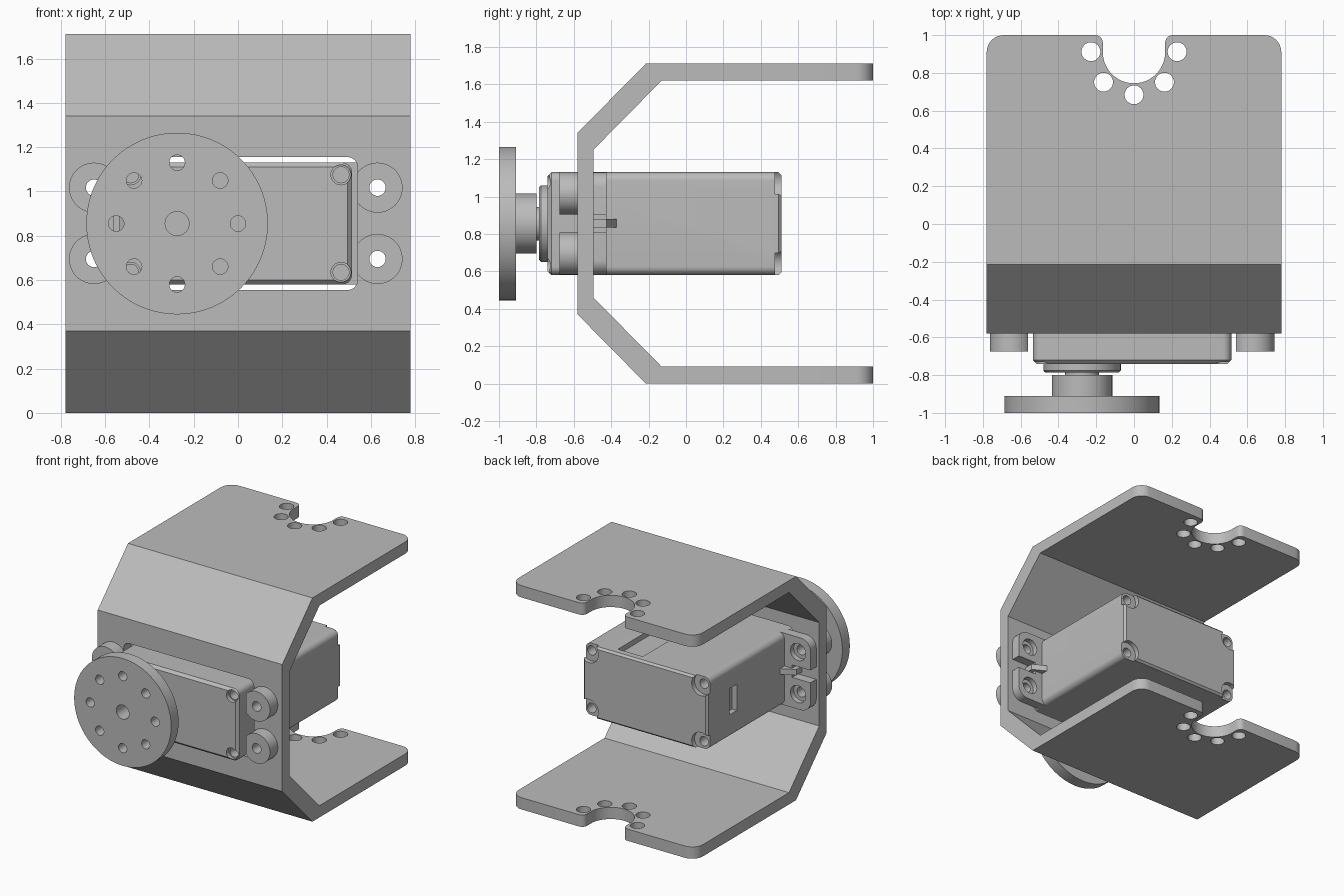
import bpy, bmesh
from math import sin, cos, pi, radians

cube = bpy.data.objects.get("Cube")
if cube:
    bpy.data.objects.remove(cube)

grey = bpy.data.materials.new("plain_grey")
grey.use_nodes = True
grey.diffuse_color = (0.5, 0.5, 0.5, 1)
grey.node_tree.nodes["Principled BSDF"].inputs["Base Color"].default_value = (0.5, 0.5, 0.5, 1)


def arc(cx, cy, r, a0, a1, n):
    return [(cx + r * cos(radians(a0 + (a1 - a0) * i / n)),
             cy + r * sin(radians(a0 + (a1 - a0) * i / n))) for i in range(n + 1)]


def circle(cx, cy, r, n=48):
    return arc(cx, cy, r, 0, 360, n)[:-1]


def round_rect(x0, x1, y0, y1, r, inset=0):
    x0, x1, y0, y1 = x0 + inset, x1 - inset, y0 + inset, y1 - inset
    r = max(r - inset, 0.004)
    return (arc(x1 - r, y1 - r, r, 0, 90, 8) + arc(x0 + r, y1 - r, r, 90, 180, 8)
            + arc(x0 + r, y0 + r, r, 180, 270, 8) + arc(x1 - r, y0 + r, r, 270, 360, 8))


def rect(x0, x1, y0, y1):
    return [(x0, y0), (x1, y0), (x1, y1), (x0, y1)]


def loft(name, axis, rings):
    """Skin a list of (position, outline) rings along an axis and cap both ends."""
    place = {"x": lambda p, t: (t, p[0], p[1]),
             "y": lambda p, t: (p[0], t, p[1]),
             "z": lambda p, t: (p[0], p[1], t)}[axis]
    bm = bmesh.new()
    loops = [[bm.verts.new(place(p, t)) for p in pts] for t, pts in rings]
    for a, b in zip(loops, loops[1:]):
        for i in range(len(a)):
            j = (i + 1) % len(a)
            bm.faces.new((a[i], a[j], b[j], b[i]))
    bm.faces.new(loops[0])
    bm.faces.new(loops[-1])
    bmesh.ops.recalc_face_normals(bm, faces=bm.faces)
    mesh = bpy.data.meshes.new(name)
    bm.to_mesh(mesh)
    bm.free()
    obj = bpy.data.objects.new(name, mesh)
    bpy.context.collection.objects.link(obj)
    mesh.materials.append(grey)
    return obj


def prism(name, axis, pts, a, b):
    return loft(name, axis, [(a, pts), (b, pts)])


def cut(obj, axis, pts, a, b):
    """Subtract a prism from the object."""
    cutter = prism("cutter", axis, pts, a, b)
    mod = obj.modifiers.new("cut", "BOOLEAN")
    mod.operation, mod.solver, mod.object = "DIFFERENCE", "EXACT", cutter
    bpy.context.view_layer.update()
    graph = bpy.context.evaluated_depsgraph_get()
    mesh = bpy.data.meshes.new_from_object(obj.evaluated_get(graph))
    obj.modifiers.clear()
    obj.data = mesh
    bpy.data.objects.remove(cutter)


MID = 0.855                      # height of the motor axis
BX0, BX1 = -0.535, 0.515         # motor case sides
Z0, Z1 = 0.58, 1.13              # motor case bottom and top
EAR_X, EAR_Z = (-0.65, 0.63), (0.695, 1.017)
HORN_X = -0.275

# Folded bracket: outer line, then inner line
half = [(1, 0), (-0.215, 0), (-0.58, 0.37), (-0.58, 1.34), (-0.215, 1.71), (1, 1.71)]
inner = [(1, 1.62), (-0.13, 1.62), (-0.495, 1.25), (-0.495, 0.46), (-0.13, 0.09), (1, 0.09)]
bracket = prism("bracket", "x", half + inner, -0.78, 0.78)
bm = bmesh.new()
bm.from_mesh(bracket.data)
corners = [e for e in bm.edges if all(v.co.y > 0.99 for v in e.verts)
           and abs(e.verts[0].co.x - e.verts[1].co.x) < 0.01]
bmesh.ops.bevel(bm, geom=corners, offset=0.09, segments=8, profile=0.5, affect="EDGES")
bm.to_mesh(bracket.data)
bm.free()

# Flared notch and ring of holes through both arms
flare = 0.04
notch = (arc(0, 0.91, 0.165, 180, 360, 32)
         + arc(0.165 + flare, 1 - flare, flare, 180, 90, 6) + [(0.165 + flare, 1.1)])
notch += [(-0.165 - flare, 1.1)] + [(-x, y) for x, y in
                                    reversed(arc(0.165 + flare, 1 - flare, flare, 180, 90, 6))]
cut(bracket, "z", notch, -0.1, 1.8)
for k in range(5):
    a = pi + k * pi / 4
    cut(bracket, "z", circle(0.228 * cos(a), 0.912 + 0.228 * sin(a), 0.05, 32), -0.1, 1.8)

# Motor window and mounting holes in the bracket face
cut(bracket, "y", round_rect(-0.56, 0.54, 0.555, 1.155, 0.045), -0.7, -0.4)
for x in EAR_X:
    for z in EAR_Z:
        cut(bracket, "y", circle(x, z, 0.037, 32), -0.7, -0.4)

# Motor case with chamfered ends
case = loft("motor_case", "y", [(y, round_rect(BX0, BX1, Z0, Z1, 0.045, i)) for y, i in
                                ((-0.74, 0.02), (-0.72, 0), (0.495, 0), (0.51, 0.015))])
for x in (BX0 + 0.05, BX1 - 0.05):
    for z in (Z0 + 0.055, Z1 - 0.055):
        cut(case, "y", circle(x, z, 0.08, 32), 0.475, 0.6)
        cut(case, "y", circle(x, z, 0.045, 32), -0.8, -0.71)
        cut(case, "y", circle(x, z, 0.036, 32), -0.8, 0.6)
cut(case, "z", rect(0.05, 0.26, 0.0, 0.45), Z1 - 0.04, Z1 + 0.1)
cut(case, "x", rect(0.15, 0.24, 0.76, 0.96), BX0 - 0.1, BX0 + 0.04)

# Mounting ears, ribs and grommets on each side
for side, ex, edge in ((-1, EAR_X[0], BX0), (1, EAR_X[1], BX1)):
    tag = "right" if side < 0 else "left"
    tip = ex + side * 0.105
    root = edge - side * 0.12
    ear = prism("ear_" + tag, "y", round_rect(min(tip, root), max(tip, root), Z0, Z1, 0.08),
                -0.495, -0.425)
    slot = ex - side * 0.05
    cut(ear, "y", rect(min(slot, slot + side), max(slot, slot + side), 0.81, 0.905), -0.6, -0.3)
    for z in EAR_Z:
        cut(ear, "y", circle(ex, z, 0.065, 32), -0.465, -0.3)
        cut(ear, "y", circle(ex, z, 0.037, 32), -0.6, -0.3)
    out = edge + side * 0.1
    prism("ear_rib_" + tag, "z", [(edge - side * 0.02, -0.495), (out, -0.495),
                                  (out, -0.425), (edge - side * 0.02, -0.36)], 0.835, 0.88)
    for level, z in zip(("lower", "upper"), EAR_Z):
        grommet = prism("grommet_%s_%s" % (tag, level), "y", circle(ex, z, 0.113), -0.675, -0.58)
        cut(grommet, "y", circle(ex, z, 0.037, 32), -0.8, -0.4)
        flat = edge + side * 0.025
        cut(grommet, "y", rect(min(flat, flat - side), max(flat, flat - side), 0, 2), -0.8, -0.4)

# Output boss and shaft
loft("output_boss", "y", [(y, circle(HORN_X, MID, r, 64)) for y, r in
                          ((-0.785, 0.195), (-0.775, 0.205), (-0.73, 0.205))])
prism("output_shaft", "y", circle(HORN_X, MID, 0.09), -0.82, -0.77)

# Round horn with hub and hole ring
horn = loft("horn_disc", "y", [(y, circle(HORN_X, MID, r, 96)) for y, r in
                               ((-1, 0.41), (-0.91, 0.41), (-0.91, 0.16), (-0.80, 0.16))])
cut(horn, "y", circle(HORN_X, MID, 0.054, 32), -1.1, -0.7)
for k in range(8):
    a = k * pi / 4
    cut(horn, "y", circle(HORN_X + 0.275 * cos(a), MID + 0.275 * sin(a), 0.035, 32), -1.1, -0.85)

# Smooth the rounded walls, keep edges sharp
bpy.ops.object.select_all(action="DESELECT")
for obj in bpy.context.collection.objects:
    if obj.type == "MESH" and grey.name in obj.data.materials:
        obj.select_set(True)
        bpy.context.view_layer.objects.active = obj
bpy.ops.object.shade_smooth_by_angle(angle=radians(30))
